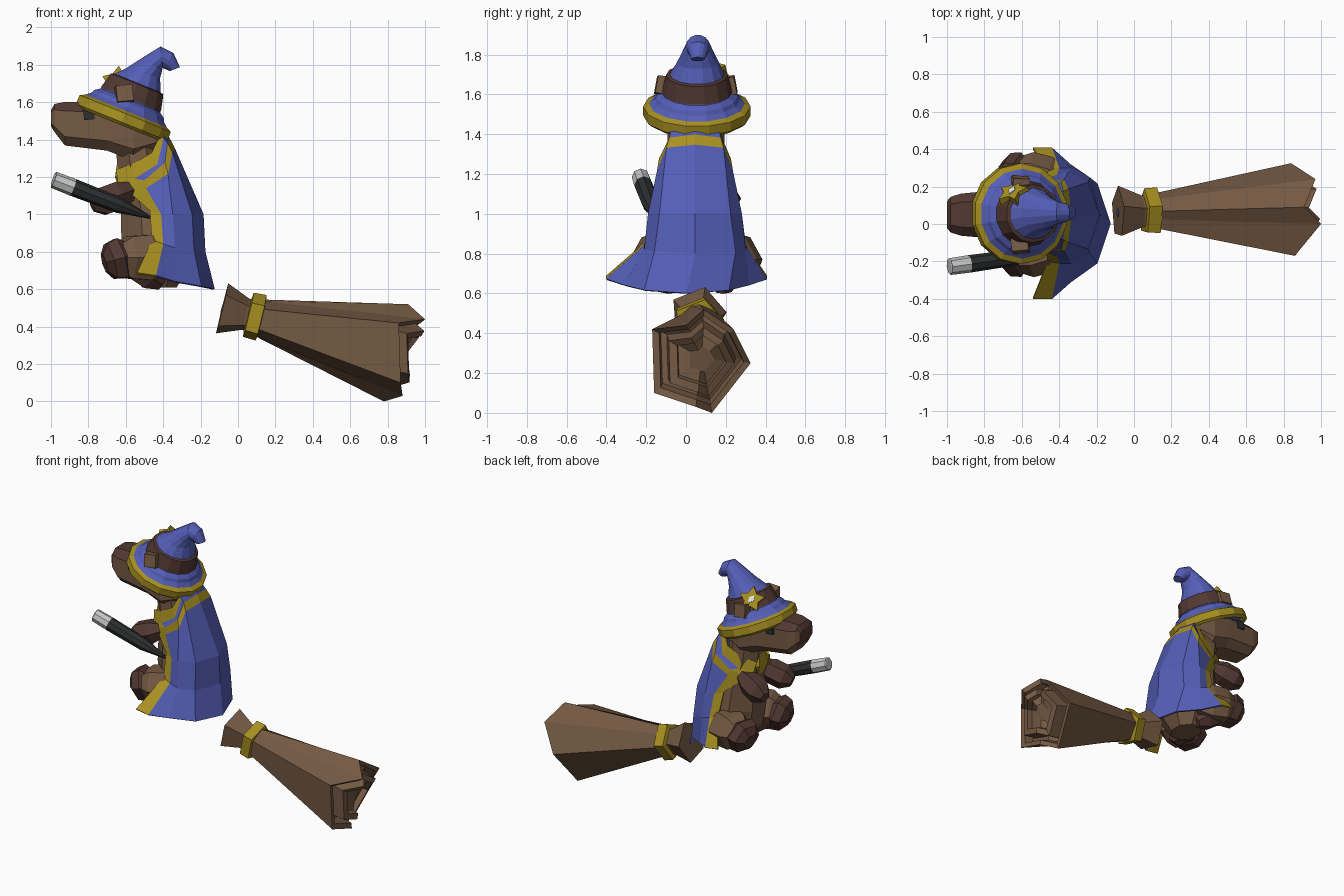
import bpy, bmesh, math
from mathutils import Vector

cube = bpy.data.objects.get("Cube")
if cube:
    bpy.data.objects.remove(cube, do_unlink=True)


def material(name, r, g, b):
    m = bpy.data.materials.new(name)
    m.use_nodes = True
    m.diffuse_color = (r, g, b, 1)
    m.node_tree.nodes["Principled BSDF"].inputs["Base Color"].default_value = (r, g, b, 1)
    return m


BLUE = material("cloth_blue", .09, .113, .475)
GOLD = material("trim_gold", .39, .28, .015)
BROWN = material("fur_brown", .177, .101, .057)
DARK = material("dark_brown", .085, .04, .032)
BLACK = material("wand_black", .027, .029, .03)
SILVER = material("wand_silver", .58, .58, .58)
WHITE = material("star_white", .85, .85, .85)

MID = .05   # y of the figure's middle plane


def ring(center, axis, r, n=8, rz=None, phase=0.0, inner=1.0, power=1.0):
    """Ring around an axis; inner shrinks every second point, low power squares it."""
    a = Vector(axis).normalized()
    side = Vector((1, 0, 0)) if abs(a.y) > .98 else Vector((0, 1, 0))
    u = (side - a * a.dot(side)).normalized()
    v = a.cross(u)

    def bend(c):
        return math.copysign(abs(c) ** power, c)

    pts = []
    for i in range(n):
        t = 2 * math.pi * i / n + phase
        k = inner if i % 2 else 1
        pts.append(Vector(center) + u * (bend(math.cos(t)) * r * k)
                   + v * (bend(math.sin(t)) * (rz or r) * k))
    return pts


def loft(name, rings, mats, pick=None, closed=True, cap=True, rule=None):
    """Skin a list of rings; pick(row, col) or rule(face) chooses the material."""
    bm = bmesh.new()
    vs = [[bm.verts.new(p) for p in r] for r in rings]
    n = len(rings[0])
    for i in range(len(vs) - 1):
        for j in range(n if closed else n - 1):
            k = (j + 1) % n
            f = bm.faces.new((vs[i][j], vs[i][k], vs[i + 1][k], vs[i + 1][j]))
            f.material_index = pick(i, j) if pick else 0
    if cap:
        bm.faces.new(vs[0])
        bm.faces.new(vs[-1])
    bmesh.ops.recalc_face_normals(bm, faces=bm.faces)
    if rule:
        for f in bm.faces:
            f.material_index = rule(f)
    me = bpy.data.meshes.new(name)
    bm.to_mesh(me)
    bm.free()
    for m in mats:
        me.materials.append(m)
    ob = bpy.data.objects.new(name, me)
    bpy.context.collection.objects.link(ob)
    return ob


def limb(name, p, q, profile, mats, n=6, pick=None, phase=0.0):
    """Tapered limb from p to q; profile is (fraction, radius) pairs."""
    p, q = Vector(p), Vector(q)
    return loft(name, [ring(p.lerp(q, t), q - p, r, n, phase=phase) for t, r in profile], mats, pick)


UP = (0, 0, 1)
EIGHTH = math.pi / 8

# Torso
loft("torso", [ring((x, MID, z), UP, ry, 8, rx, EIGHTH) for x, z, rx, ry in (
    (-.42, .61, .1, .12), (-.43, .72, .18, .2), (-.43, .88, .21, .21),
    (-.45, 1.05, .19, .18), (-.52, 1.22, .13, .13), (-.55, 1.42, .12, .12))], [BROWN])

# Blocky head and snout with a dark nose bridge
loft("head", [ring((x, MID, z), (1, 0, 0), ry, 8, rz, EIGHTH, power=.6) for x, z, ry, rz in (
    (-1, 1.515, .075, .045), (-.98, 1.515, .1, .08), (-.925, 1.485, .118, .122),
    (-.7, 1.47, .14, .135), (-.56, 1.44, .15, .16), (-.42, 1.44, .11, .09))], [BROWN, DARK],
    rule=lambda f: int(f.calc_center_median().x < -.8 and (f.normal.z > .5 or f.normal.x < -.8)))

# Paired parts: eyes, ears, arms, legs
for side, s in (("near", -1), ("far", 1)):
    def at(x, off, z):
        return (x, MID + s * off, z)

    limb(side + "_eye", at(-.797, .1, 1.535), at(-.797, .135, 1.535),
         ((0, .04), (1, .04)), [BLACK], 4, phase=.9)
    limb(side + "_ear", at(-.61, .12, 1.635), at(-.605, .2, 1.65),
         ((0, .068), (1, .062)), [BROWN], 4, phase=math.pi / 4 + .1)
    limb(side + "_arm", at(-.56, .1, 1.13), at(-.78, .16, 1.05),
         ((0, .05), (.35, .085), (.75, .085), (1, .04)), [DARK])
    limb(side + "_thigh", at(-.38, .14, .77), at(-.63, .23, .77),
         ((0, .1), (.4, .14), (.8, .13), (1, .09)), [BROWN])
    limb(side + "_foot", at(-.58, .2, .78), at(-.715, .23, .74),
         ((0, .08), (.35, .125), (.75, .11), (1, .055)), [DARK])
    limb(side + "_lower_leg", at(-.56, .17, .73), at(-.41, .12, .63),
         ((0, .08), (.6, .08), (1, .04)), [DARK])

# Cape: rows run from neckline to hem, columns from front edge to back centre
cape_rows = (
    (.045, (-.65, .07, 1.24), (-.56, .11, 1.27), (-.46, .13, 1.33), (-.42, .11, 1.42), (-.39, 0, 1.44)),
    (.045, (-.64, .09, 1.17), (-.55, .13, 1.19), (-.43, .15, 1.265), (-.4, .12, 1.405), (-.38, 0, 1.42)),
    (.045, (-.6, .12, 1.14), (-.5, .16, 1.18), (-.39, .175, 1.275), (-.38, .125, 1.38), (-.365, 0, 1.395)),
    (.045, (-.57, .135, 1.11), (-.49, .17, 1.14), (-.375, .185, 1.215), (-.355, .14, 1.33), (-.34, 0, 1.345)),
    (.045, (-.47, .19, 1.02), (-.41, .215, 1), (-.35, .23, 1), (-.25, .175, 1), (-.19, 0, 1)),
    (.045, (-.46, .24, .86), (-.4, .25, .84), (-.34, .25, .82), (-.24, .2, .81), (-.18, 0, .8)),
    (.003, (-.54, .4, .685), (-.44, .4, .67), (-.34, .31, .64), (-.2, .21, .615), (-.13, 0, .6)))
grid = []
for mid, *half in cape_rows:
    left = [Vector((x, mid - y, z)) for x, y, z in half]
    right = [Vector((x, mid + y, z)) for x, y, z in half[-2::-1]]
    grid.append(left + right)
cape = loft("cape", grid, [BLUE, GOLD], lambda i, j: int(j in (0, 7) or i == 2 or i == 0 and j not in (3, 4)),
            closed=False, cap=False)
thick = cape.modifiers.new("thickness", "SOLIDIFY")
thick.thickness = .012
thick.offset = 0

# Gold clasp below the chin
loft("collar_clasp", [ring((x, .045, z), UP, ry, 6, rx) for x, z, ry, rx in (
    (-.59, 1.13, .07, .05), (-.61, 1.2, .1, .055), (-.6, 1.3, .06, .05))], [GOLD])

# Hat: tilted brim and cone with a sharply folded tip
TILT = Vector((.375, 0, .927))
BRIM = Vector((-.603, .055, 1.54))
SIDES = 14


def on_hat(h, r):
    return ring(BRIM + TILT * h, TILT, r, SIDES)


loft("hat_brim_trim", [on_hat(-.03, .235), on_hat(-.066, .252), on_hat(-.05, .27),
                       on_hat(0, .27), on_hat(.014, .24), on_hat(-.03, .235)], [GOLD], cap=False)
tip = [ring((x, .06, z), (ax, 0, az), ry, SIDES, rz) for x, z, ax, az, ry, rz in (
    (-.505, 1.757, .3, .95, .108, .095), (-.455, 1.803, .65, .76, .084, .064),
    (-.408, 1.842, .98, .1, .06, .058), (-.37, 1.822, .85, -.5, .052, .05),
    (-.338, 1.777, .35, -.93, .034, .03))]
loft("hat", [on_hat(-.03, .245), on_hat(.01, .245), on_hat(.035, .215), on_hat(.055, .205),
             on_hat(.075, .175), on_hat(.17, .14)] + tip, [BLUE])
loft("hat_band", [on_hat(.08, .15), on_hat(.08, .178), on_hat(.17, .155),
                  on_hat(.18, .12)], [DARK], cap=False)

# Star badge with a pale gem
face = Vector((-.35, .75, .55)).normalized()
star = Vector((-.645, .165, 1.71))
loft("star_badge", [ring(star + face * d, face, .088, 10, inner=.55) for d in (-.03, .02)], [GOLD])
loft("star_gem", [ring(star + face * d, face, .034, 4, .02) for d in (.019, .026)], [WHITE])

# Wand with a silver tip
limb("wand", (-.985, -.228, 1.185), (-.47, -.155, .985),
     ((0, .045), (.2, .047), (.68, .043), (1, .008)), [BLACK, SILVER], 8,
     lambda i, j: int(i == 0))
limb("wand_cap", (-.988, -.2284, 1.186), (-.985, -.228, 1.185),
     ((0, .04), (1, .045)), [SILVER], 8)

# Broom: flared five-sided neck, binding and bristles
AXIS = Vector((.97, .02, -.235)).normalized()
NECK = Vector((-.085, .06, .495))


def on_broom(d, r):
    return ring(NECK + AXIS * d, AXIS, r, 5, phase=.07)


loft("broom_neck", [on_broom(0, .145), on_broom(.13, .09), on_broom(.2, .095)], [BROWN])
loft("broom_stick_end", [ring(NECK + AXIS * d, AXIS, .022, 6) for d in (-.004, .05)], [BLUE])
loft("broom_binding", [on_broom(.14, .09), on_broom(.145, .128), on_broom(.215, .132),
                       on_broom(.22, .09)], [GOLD], cap=False)

# Ragged bristle end with a recess around a raised, stepped core
ends = [Vector(p) for p in (
    (.87, -.16, .1), (.86, -.17, .42), (1, 0, .44), (.91, .09, .52),
    (.97, .24, .42), (.84, .325, .25), (.78, .13, 0), (.88, .05, .03))]
core = Vector((.9, .08, .27))
root = NECK + AXIS * .2
start = []
for p in ends:
    d = p - core
    d -= AXIS * d.dot(AXIS)
    start.append(root + d.normalized() * .1)
rings = [start, ends]
for scale, back in ((.86, .01), (.82, .08), (.7, .08), (.67, -.03), (.5, -.03), (.48, .01), (.25, .01)):
    rings.append([core.lerp(p, scale) - AXIS * back for p in ends])
loft("broom_bristles", rings, [BROWN])
